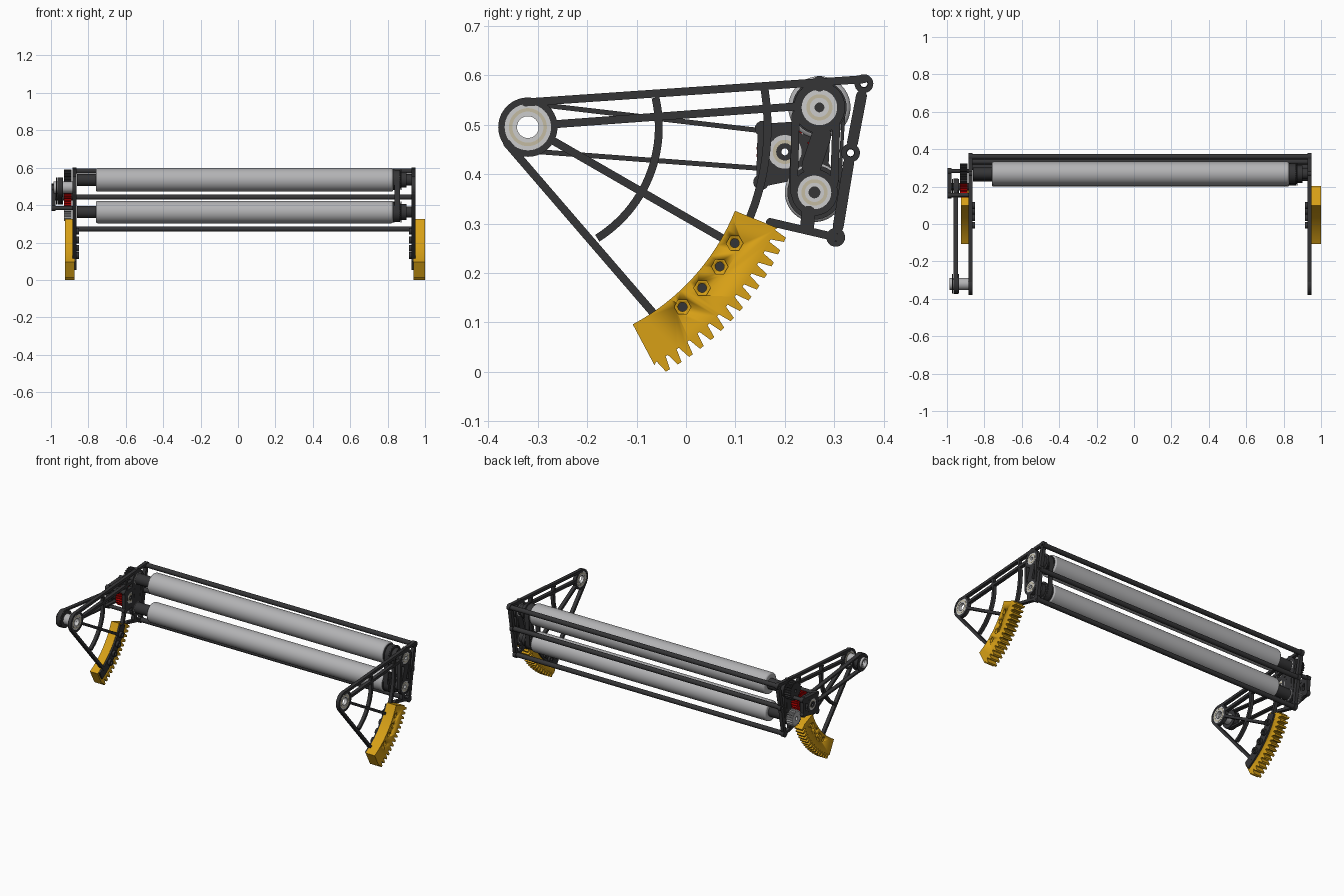
import bpy, bmesh
from math import sin, cos, pi, radians, atan2, acos, hypot

if "Cube" in bpy.data.objects:
    bpy.data.objects.remove(bpy.data.objects["Cube"])

def mat(name, rgb):
    m = bpy.data.materials.new(name)
    m.diffuse_color = (*rgb, 1)
    m.use_nodes = True
    m.node_tree.nodes["Principled BSDF"].inputs["Base Color"].default_value = m.diffuse_color
    return m

DARK = mat("dark", (.035, .035, .037))
STEEL = mat("steel", (.45, .45, .46))
SILVER = mat("silver", (.62, .63, .6))
BEIGE = mat("beige", (.55, .5, .36))
YELLOW = mat("yellow", (.68, .35, .008))
RED = mat("red", (.45, .0, .0))

# key axes in the side plane (y, z)
PIVOT, DRIVE = (-.32, .495), (.2, .445)
UPPER, LOWER = (.27, .535), (.26, .363)
RODS = [(.36, .583), (.333, .443), (.303, .272)]

# ---- 2D outlines in the side plane ----
def pol(r, deg, c=PIVOT):
    return (c[0] + r * cos(radians(deg)), c[1] + r * sin(radians(deg)))

def circ(c, r, n=40):
    return [pol(r, 360 * i / n, c) for i in range(n)]

def loop(c1, r1, c2, r2, n=20):
    """Outline wrapped round two circles (belts and round-ended bars)."""
    d = hypot(c2[0] - c1[0], c2[1] - c1[1])
    base, phi = atan2(c2[1] - c1[1], c2[0] - c1[0]), acos((r1 - r2) / d)
    out = []
    for c, r, a, b in ((c1, r1, base + phi, base + 2 * pi - phi),
                       (c2, r2, base - phi, base + phi)):
        for i in range(n + 1):
            t = a + (b - a) * i / n
            out.append((c[0] + r * cos(t), c[1] + r * sin(t)))
    return out

def arc(r, a, b, n=24, c=PIVOT):
    return [pol(r, a + (b - a) * i / n, c) for i in range(n + 1)]

def teeth(c, root, tip, a, b, n):
    p = (b - a) / n
    return [pol(r, a + p * (i + f), c) for i in range(n)
            for f, r in ((.1, root), (.34, tip), (.68, tip), (.9, root))]

# ---- solids extruded along x ----
def prism(bm, pts, x0, x1):
    A, B = ([bm.verts.new((x, *p)) for p in pts] for x in (x0, x1))
    n = len(pts)
    bm.faces.new(A)
    bm.faces.new(B[::-1])
    for i in range(n):
        j = (i + 1) % n
        bm.faces.new((A[i], B[i], B[j], A[j]))

def ring(bm, outer, inner, x0, x1):
    L = [[bm.verts.new((x, *p)) for p in pts]
         for pts, x in ((outer, x0), (outer, x1), (inner, x1), (inner, x0))]
    n = len(outer)
    for k in range(4):
        P, Q = L[k], L[(k + 1) % 4]
        for i in range(n):
            j = (i + 1) % n
            bm.faces.new((P[i], Q[i], Q[j], P[j]))

def tube(bm, c, ro, ri, x0, x1):
    ring(bm, circ(c, ro), circ(c, ri), x0, x1)

def make(name, material, build):
    bm = bmesh.new()
    build(bm)
    bmesh.ops.recalc_face_normals(bm, faces=bm.faces[:])
    me = bpy.data.meshes.new(name)
    bm.to_mesh(me)
    bm.free()
    me.shade_smooth()
    me.set_sharp_from_angle(angle=radians(30))
    if material:
        me.materials.append(material)
    ob = bpy.data.objects.new(name, me)
    bpy.context.collection.objects.link(ob)
    return ob

def shaft(name, material, c, *parts):
    """Stepped solid of (radius, x0, x1) discs."""
    return make(name, material, lambda bm: [prism(bm, circ(c, r), a, b) for r, a, b in parts])

# ---- side plates: truss of bars, arcs and bearing rings ----
BARS = [((-.325, .545), (.36, .592), .008), ((-.265, .501), (.225, .537), .008),
        ((-.362, .462), (-.05, .1), .008), ((-.27, .468), (.1, .255), .008),
        ((.303, .272), (.17, .303), .008), ((.27, .58), (.27, .586), .013),
        ((.222, .52), (.218, .365), .008), ((.304, .5), (.3, .38), .008),
        ((.274, .478), (.254, .417), .02), ((.248, .322), (.245, .294), .014),
        ((.355, .558), (.337, .464), .011), ((.329, .422), (.308, .294), .011)]

def side_plate(x0, x1):
    def build(bm):
        for a, b, r in BARS:
            prism(bm, loop(a, r, b, r, 8), x0, x1)
        for r, w, a, b in ((.265, .008, 13, -58), (.485, .008, 10, -24), (.48, .026, -23, -61)):
            prism(bm, arc(r + w, a, b) + arc(r - w, b, a), x0 + .0005, x1 - .0005)
        tube(bm, PIVOT, .06, .047, x0, x1)
        tube(bm, UPPER, .052, .036, x0, x1)
        tube(bm, LOWER, .047, .034, x0, x1)
        for c in RODS:
            tube(bm, c, .019, .008, x0, x1)
    return build

def bearing(name, c, ro, ri, x0, x1):
    make(name, SILVER, lambda bm: tube(bm, c, ro, ri, x0 + .002, x1 - .002))
    m = (ro + ri) / 2
    make(name + "_seal", BEIGE, lambda bm: tube(bm, c, m + .004, m - .003, x0 + .001, x1 - .001))

BOLTS = [pol(.48, a) for a in (-29.3, -36, -42.7, -49.3)]

def cut(ob, name, n, r, x0, x1):
    c = make(name, None, lambda bm: [prism(bm, circ(p, r, n), x0, x1) for p in BOLTS])
    c.hide_render = True
    c.hide_viewport = False
    c.display_type = 'WIRE'
    m = ob.modifiers.new(name, 'BOOLEAN')
    m.operation, m.object, m.solver = 'DIFFERENCE', c, 'EXACT'

for side, p0, p1, g0, g1 in (("right", .928, .949, .938, 1.0), ("left", -.864, -.885, -.874, -.926)):
    lo, hi = sorted((p0, p1))
    plate = make(side + "_side_plate", DARK, side_plate(lo, hi))
    bearing(side + "_pivot_bearing", PIVOT, .047, .022, lo, hi)
    bearing(side + "_upper_bearing", UPPER, .036, .009, lo, hi)
    bearing(side + "_lower_bearing", LOWER, .034, .011, lo, hi)
    # toothed sector with bolt holes and hex pockets
    a, b = sorted((g0, g1))
    outline = [pol(.545, -62)] + teeth(PIVOT, .541, .568, -61.5, -22.3, 14) \
        + [pol(.545, -22)] + arc(.452, -22, -62)
    sector = make(side + "_gear_sector", YELLOW, lambda bm: prism(bm, outline, a, b))
    cut(sector, side + "_bolt_hole_cutter", 24, .009, a - .05, b + .05)
    s = 1 if g1 > 0 else -1
    cut(sector, side + "_hex_pocket_cutter", 6, .017, *sorted((g1 - s * .008, g1 + s * .02)))
    # bolt collars on the inner face
    make(side + "_bolt_collars", DARK, lambda bm: [
        tube(bm, p, .018, .009, *sorted((p0, p0 - s * .014))) for p in BOLTS])

# ---- cross rods ----
for n, c in zip(("top", "middle", "bottom"), RODS):
    make(n + "_cross_rod", DARK, lambda bm: tube(bm, c, .014, .007, -.866, .93))

# ---- rollers with chamfered ends, stub shafts and end collars ----
for n, c, r in (("upper", UPPER, .063), ("lower", LOWER, .06)):
    body = shaft(n + "_roller", STEEL, c, (r, -.76, .829))
    bev = body.modifiers.new("end_chamfer", 'BEVEL')
    bev.width, bev.segments, bev.limit_method = .008, 2, 'ANGLE'
    shaft(n + "_roller_shaft", DARK, c, (.032, -.862, -.758))
    shaft(n + "_roller_collar", DARK, c, (.042, .874, .9), (.03, .9, .927))
    make(n + "_roller_pulley", DARK, lambda bm: (
        prism(bm, teeth(c, .042, .046, 0, 360, 24), .828, .875),
        tube(bm, c, .055, .03, .868, .874), tube(bm, c, .055, .03, .83, .836)))
make("roller_belt", DARK, lambda bm: ring(
    bm, loop(UPPER, .053, LOWER, .053), loop(UPPER, .046, LOWER, .046), .838, .866))

# ---- left drive: gears, belt, pulleys ----
def gear(c, root, tip, n, bore):
    def build(bm):
        out = teeth(c, root, tip, 0, 360, n)
        ring(bm, out, circ(c, bore, len(out)), -.93, -.89)
    return build

make("drive_gear", RED, gear(DRIVE, .048, .058, 24, .012))
make("upper_gear", DARK, gear(UPPER, .046, .055, 22, .009))
make("lower_gear", STEEL, gear(LOWER, .038, .047, 20, .011))
make("drive_axle", DARK, lambda bm: tube(bm, DRIVE, .02, .007, -.998, -.866))

make("drive_belt", DARK, lambda bm: ring(
    bm, loop(PIVOT, .053, DRIVE, .042, 28), loop(PIVOT, .043, DRIVE, .032, 28), -.966, -.942))
for n, c, r, bore in (("pivot", PIVOT, .044, .022), ("drive", DRIVE, .033, .007)):
    make(n + "_belt_pulley", DARK, lambda bm: (
        tube(bm, c, r, bore, -.966, -.942),
        tube(bm, c, r + .008, bore, -.972, -.967), tube(bm, c, r + .008, bore, -.941, -.936)))
make("pivot_hub", STEEL, lambda bm: tube(bm, PIVOT, .032, .022, -.986, -.884))

# ---- left gearbox: outer plate, inner web and standoffs ----
POSTS = [(.152, .384), (.155, .492), (.283, .5), (.278, .41)]

def gearbox(x0, x1):
    def build(bm):
        for i, p in enumerate(POSTS):
            q = POSTS[(i + 1) % 4]
            prism(bm, loop(p, .01, q, .01, 8), x0, x1)
            d = hypot(p[0] - DRIVE[0], p[1] - DRIVE[1])
            k = .042 / d
            prism(bm, loop((DRIVE[0] + (p[0] - DRIVE[0]) * k, DRIVE[1] + (p[1] - DRIVE[1]) * k),
                           .009, p, .016, 8), x0, x1)
        tube(bm, DRIVE, .05, .034, x0, x1)
    return build

make("gearbox_outer_plate", DARK, gearbox(-.998, -.975))
make("gearbox_inner_plate", DARK, gearbox(-.885, -.864))
bearing("gearbox_outer_bearing", DRIVE, .034, .007, -.998, -.975)
bearing("gearbox_inner_bearing", DRIVE, .034, .007, -.885, -.864)
make("gearbox_standoffs", DARK, lambda bm: [
    tube(bm, p, .011, .005, -.976, -.884) for p in (POSTS[0], POSTS[1], POSTS[2])])
